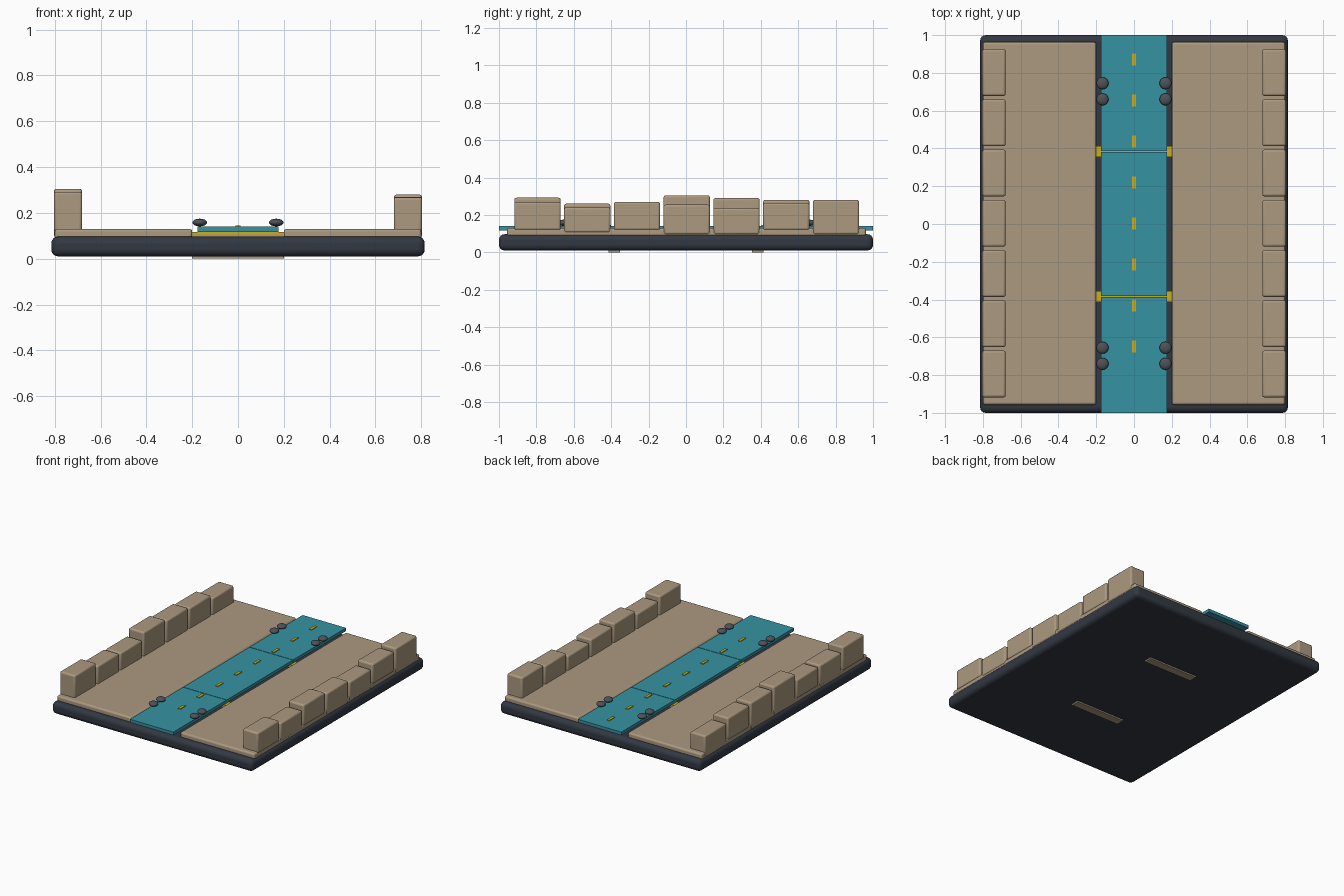
import bpy
import math

cube = bpy.data.objects.get("Cube")
if cube:
    bpy.data.objects.remove(cube, do_unlink=True)


def material(name, rgb):
    m = bpy.data.materials.new(name)
    m.use_nodes = True
    m.diffuse_color = (*rgb, 1)
    m.node_tree.nodes["Principled BSDF"].inputs["Base Color"].default_value = (*rgb, 1)
    return m


NAVY = material("dark navy", (0.032, 0.04, 0.055))
TAN = material("sandstone", (0.41, 0.32, 0.215))
TEAL = material("teal", (0.035, 0.29, 0.36))
YELLOW = material("yellow", (0.62, 0.42, 0.01))
GREY = material("dark grey", (0.075, 0.085, 0.095))


def smooth(ob):
    bpy.ops.object.select_all(action="DESELECT")
    ob.select_set(True)
    bpy.context.view_layer.objects.active = ob
    bpy.ops.object.shade_smooth_by_angle(angle=math.radians(40))


def box(name, x, y, z, mat, bevel=0.0, segments=3):
    """Box from (low, high) pairs on each axis, with optional rounded edges."""
    centre = [(a + b) / 2 for a, b in (x, y, z)]
    bpy.ops.mesh.primitive_cube_add(size=1, location=centre)
    ob = bpy.context.object
    ob.name = name
    ob.scale = [b - a for a, b in (x, y, z)]
    bpy.ops.object.transform_apply(location=False, rotation=False, scale=True)
    ob.data.materials.append(mat)
    if bevel:
        mod = ob.modifiers.new("rounded edges", "BEVEL")
        mod.width = bevel
        mod.segments = segments
        smooth(ob)
    return ob


# Base slab
box("base_slab", (-0.815, 0.815), (-1, 1), (0.01, 0.097), NAVY, 0.03, 4)

# Raised banks, and the row of wall blocks along each outer edge
PITCH = 0.266
block_tops = {
    "left": (0.268, 0.24, 0.27, 0.255, 0.237, 0.265, 0.28),
    "right": (0.292, 0.26, 0.255, 0.305, 0.29, 0.28, 0.25),
}
block_bottoms = (0.118, 0.105, 0.118, 0.095, 0.095, 0.118, 0.095)
for side, s in (("left", 1), ("right", -1)):
    box(f"{side}_bank", sorted((s * 0.2, s * 0.8)), (-0.957, 0.963),
        (0.08, 0.13), TAN, 0.012)
    for i, (top, bottom) in enumerate(zip(block_tops[side], block_bottoms)):
        y = (i - 3) * PITCH + 0.004
        box(f"{side}_wall_block_{i + 1}", sorted((s * 0.68, s * 0.804)),
            (y - 0.124, y + 0.124), (bottom, top), TAN, 0.012)

# Road deck in three spans, with thin joints
JOINT = 0.384
for name, low, high in (("front", -1, -JOINT), ("middle", -JOINT, JOINT), ("back", JOINT, 1)):
    box(f"{name}_road_span", (-0.176, 0.176),
        (low + (0.002 if low > -1 else 0), high - (0.002 if high < 1 else 0)),
        (0.117, 0.14), TEAL)

# Piers through the base, capped by yellow bearing strips under the joints
for name, y in (("front", -JOINT), ("back", JOINT)):
    box(f"{name}_pier", (-0.2, 0.2), (y - 0.03, y + 0.03), (0, 0.106), TAN)
    box(f"{name}_bearing_strip", (-0.2, 0.2), (y - 0.03, y + 0.03), (0.106, 0.117), YELLOW)

# Centre line dashes
for i in range(8):
    y = 0.87 - i * 0.217
    box(f"lane_dash_{i + 1}", (-0.01, 0.01), (y - 0.032, y + 0.032), (0.138, 0.145), YELLOW)

# Flattened round bollards in pairs at each end of the road
for side, s in (("left", 1), ("right", -1)):
    for i, y in enumerate((-0.74, -0.655, 0.66, 0.745)):
        bpy.ops.mesh.primitive_uv_sphere_add(
            segments=20, ring_count=12, radius=0.032, location=(s * 0.167, y, 0.158))
        bollard = bpy.context.object
        bollard.name = f"{side}_bollard_{i + 1}"
        bollard.scale.z = 0.52
        bollard.data.materials.append(GREY)
        smooth(bollard)
